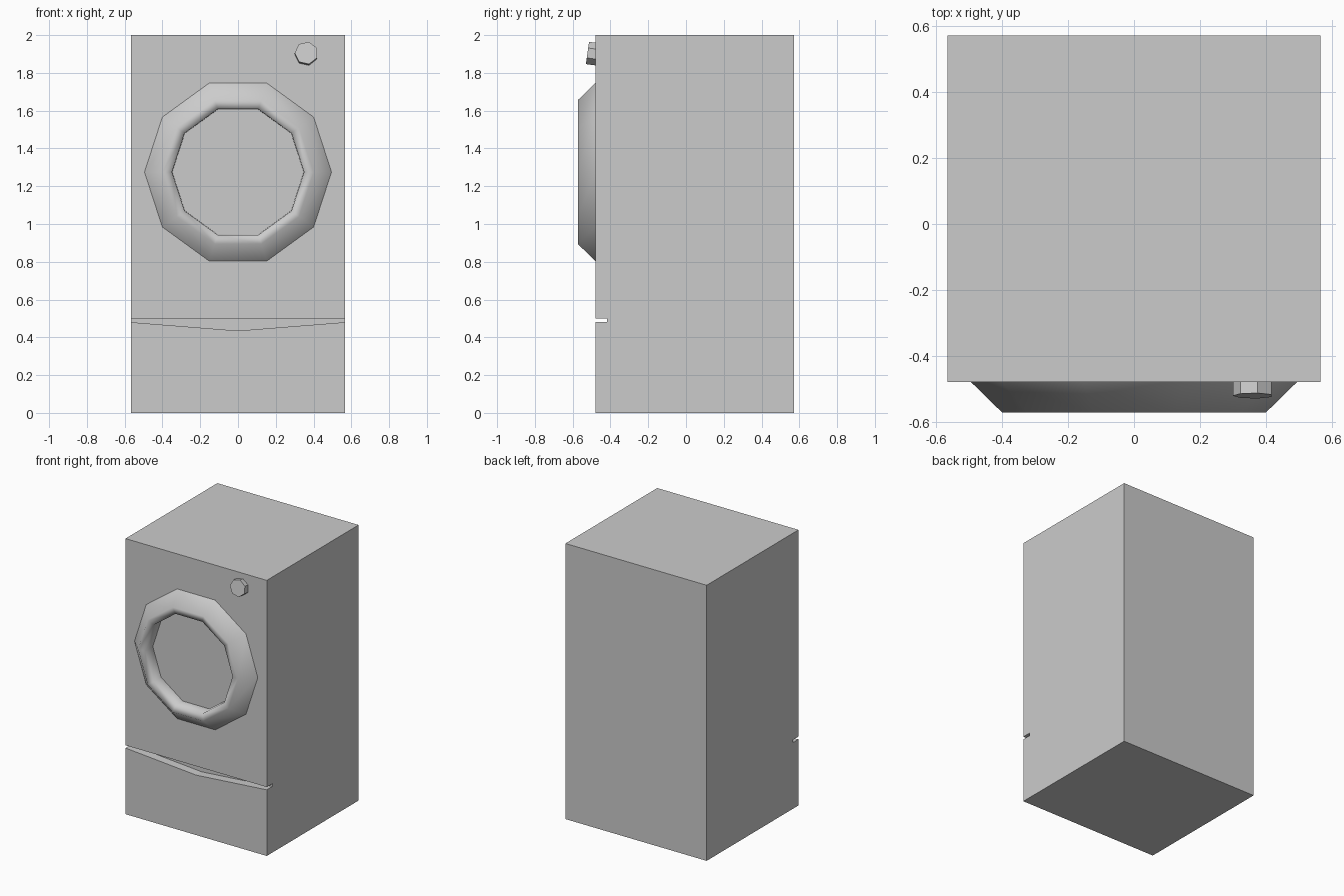
import bpy, math
from mathutils import Matrix, Vector

if "Cube" in bpy.data.objects:
    bpy.data.objects.remove(bpy.data.objects["Cube"])

FRONT, BACK, HALF_W, TOP = -0.48, 0.573, 0.567, 2.0


def make_object(name, verts, faces, smooth=False):
    mesh = bpy.data.meshes.new(name)
    mesh.from_pydata(verts, [], faces)
    mesh.update()
    obj = bpy.data.objects.new(name, mesh)
    bpy.context.collection.objects.link(obj)
    for p in mesh.polygons:
        p.use_smooth = smooth
    return obj


def bridge(n_sections, n_points, wrap_sections, wrap_points):
    """Quads joining consecutive sections of a loft."""
    faces = []
    for s in range(n_sections if wrap_sections else n_sections - 1):
        t = (s + 1) % n_sections
        for i in range(n_points if wrap_points else n_points - 1):
            j = (i + 1) % n_points
            faces.append((s * n_points + i, t * n_points + i,
                          t * n_points + j, s * n_points + j))
    return faces


# Cabinet: side profile lofted across x, with a drawer slot that dips in the middle
def cabinet_section(x, lip):
    groove = -0.417
    return [(x, y, z) for y, z in (
        (FRONT, 0), (BACK, 0), (BACK, TOP), (FRONT, TOP),
        (FRONT, 0.5), (groove, 0.5), (groove, lip), (FRONT, lip))]


verts = (cabinet_section(-HALF_W, 0.48) + cabinet_section(0, 0.435)
         + cabinet_section(HALF_W, 0.48))
faces = bridge(3, 8, False, True)
# end caps, split around the slot
for o, flip in ((0, True), (16, False)):
    for cap in ((0, 1, 6, 7), (1, 2, 5, 6), (2, 3, 4, 5)):
        cap = tuple(o + i for i in cap)
        faces.append(cap[::-1] if flip else cap)
make_object("cabinet", verts, faces)

# Door ring: ten-sided, smooth shaded frame around the flat door
profile = [(0.495, FRONT), (0.40, -0.573), (0.35, -0.562), (0.348, FRONT)]
verts = []
for k in range(10):
    a = math.tau * k / 10
    verts += [(r * math.cos(a), y, 1.275 + r * math.sin(a)) for r, y in profile]
faces = [f[::-1] for f in bridge(10, len(profile), True, False)]
make_object("door_ring", verts, faces, smooth=True)

# Control knob: seven-sided, tilted slightly upward
verts = []
for y in (-0.04, 0.08):
    for k in range(7):
        a = math.pi + math.tau * k / 7
        verts.append((0.062 * math.cos(a), y, 0.061 * math.sin(a)))
faces = bridge(2, 7, False, True) + [tuple(range(7)), tuple(range(13, 6, -1))]
tilt = Matrix.Translation((0.362, -0.482, 1.90)) @ Matrix.Rotation(math.radians(-8), 4, 'X')
make_object("control_knob", [tuple(tilt @ Vector(v)) for v in verts], faces)

# Consistent outward normals
import bmesh
for obj in bpy.context.collection.objects:
    bm = bmesh.new()
    bm.from_mesh(obj.data)
    if obj.name != "door_ring":
        bmesh.ops.recalc_face_normals(bm, faces=bm.faces)
    else:
        # the open ring must face forward on its crest
        if sum(f.normal.y for f in bm.faces) > 0:
            bmesh.ops.reverse_faces(bm, faces=bm.faces)
    bm.to_mesh(obj.data)
    bm.free()
